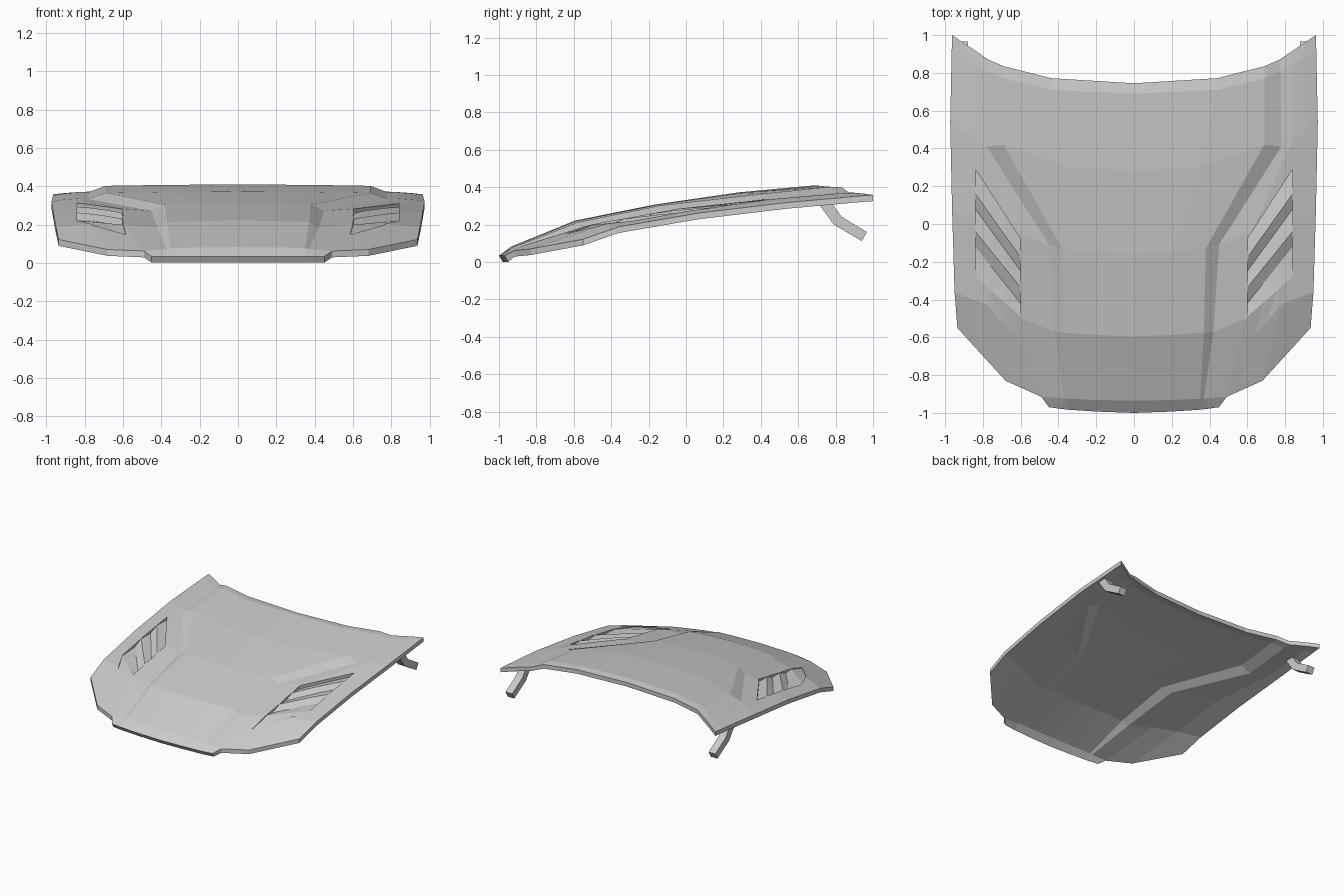
import bpy, bmesh
from mathutils import Vector
from mathutils.bvhtree import BVHTree

if "Cube" in bpy.data.objects:
    bpy.data.objects.remove(bpy.data.objects["Cube"])

THICK = 0.033


def make_object(name, bm):
    bmesh.ops.recalc_face_normals(bm, faces=bm.faces[:])
    mesh = bpy.data.meshes.new(name)
    bm.to_mesh(mesh)
    bm.free()
    obj = bpy.data.objects.new(name, mesh)
    bpy.context.collection.objects.link(obj)
    return obj


def body_row(centre, mid, inner, outer, edge, crown):
    """Half cross-row: raised middle, crease, then two points out to the edge."""
    o, e = Vector(outer), Vector(edge)
    side = [o.lerp(e, t) + Vector((0, 0, crown)) for t in (0.33, 0.68)]
    return [Vector(p) for p in (centre, mid, inner, outer)] + side + [e]


# Half rows of the hood skin, from front lip to rear edge
lip = [Vector(p) for p in ((0, -1.0, .034), (.2, -.993, .034), (.35, -.983, .034),
                           (.40, -.977, .034), (.45, -.97, .034))]
nose = [Vector(p) for p in ((0, -.935, .082), (.2, -.932, .08), (.35, -.925, .078),
                            (.37, -.923, .072), (.49, -.915, .062),
                            (.68, -.83, .07), (.935, -.55, .122))]
rows = [
    lip, nose,
    body_row((0, -.595, .221), (.19, -.588, .219), (.37, -.575, .213),
             (.42, -.57, .182), (.95, -.36, .188), .017),
    body_row((0, -.16, .308), (.2, -.15, .307), (.38, -.13, .303),
             (.45, -.11, .272), (.963, .07, .262), .015),
    body_row((0, .28, .372), (.35, .30, .37), (.69, .42, .365),
             (.78, .41, .333), (.973, .54, .318), .007),
    body_row((0, .69, .41), (.44, .71, .406), (.69, .77, .402),
             (.775, .81, .371), (.965, .92, .352), .004),
    body_row((0, .745, .401), (.44, .772, .40), (.69, .835, .398),
             (.77, .87, .372), (.963, 1.0, .358), .002),
]


def full(row):
    return [Vector((-p.x, p.y, p.z)) for p in reversed(row[1:])] + row


# Hood panel: top skin
bm = bmesh.new()
grid = [[bm.verts.new(p) for p in full(r)] for r in rows]
for a, b in zip(grid, grid[1:]):
    off = (len(b) - len(a)) // 2
    for i in range(len(a) - 1):
        bm.faces.new((a[i], a[i + 1], b[i + 1 + off], b[i + off]))
bm.normal_update()
bvh = BVHTree.FromBMesh(bm)

# Hood panel: underside and rim
ext = bmesh.ops.extrude_face_region(bm, geom=bm.faces[:], use_keep_orig=True)
for v in [g for g in ext["geom"] if isinstance(g, bmesh.types.BMVert)]:
    v.co.z -= THICK
    if v.co.y < -.95:
        v.co.y += .02
hood = make_object("hood_panel", bm)


def skin_z(x, y):
    hit = bvh.ray_cast(Vector((x, y, 2)), Vector((0, 0, -1)))
    return hit[0].z


# Louvre lines: inner x, y, outer x, y, depth below the skin
louvre_lines = [
    (.60, -.08, .84, .29, .023), (.605, -.17, .84, .16, .001),
    (.60, -.25, .84, .08, .023), (.605, -.33, .84, -.04, .001),
    (.60, -.42, .84, -.12, .023), (.60, -.49, .84, -.28, .004),
    (.585, -.65, .76, -.45, .004),
]


def vent_cutter(s):
    """Closed block with a sawtooth floor that carves the slats."""
    bm = bmesh.new()
    floor, top = [], []
    for x0, y0, x1, y1, d in louvre_lines:
        low, high = [], []
        for t in (0, .33, .67, 1):
            x, y = x0 + (x1 - x0) * t, y0 + (y1 - y0) * t
            low.append(bm.verts.new((s * x, y, skin_z(s * x, y) - d)))
            high.append(bm.verts.new((s * x, y, .6)))
        floor.append(low)
        top.append(high)
    n = len(floor)
    for g in (floor, top):
        for i in range(n - 1):
            for k in range(3):
                bm.faces.new((g[i][k], g[i + 1][k], g[i + 1][k + 1], g[i][k + 1]))
    for i in range(n - 1):
        for k in (0, 3):
            bm.faces.new((floor[i][k], floor[i + 1][k], top[i + 1][k], top[i][k]))
    for i in (0, n - 1):
        for k in range(3):
            bm.faces.new((floor[i][k], floor[i][k + 1], top[i][k + 1], top[i][k]))
    bmesh.ops.triangulate(bm, faces=bm.faces[:])
    return make_object("vent_cutter", bm)


# Carve both louvred vents, then drop the cutters
cutters = [vent_cutter(s) for s in (1, -1)]
for c in cutters:
    c.hide_render = True
    m = hood.modifiers.new("vent", "BOOLEAN")
    m.operation, m.solver, m.object = "DIFFERENCE", "EXACT", c
deps = bpy.context.evaluated_depsgraph_get()
carved = bpy.data.meshes.new_from_object(hood.evaluated_get(deps))
hood.modifiers.clear()
hood.data = carved
for c in cutters:
    bpy.data.objects.remove(c)

# Bent hinge arms under the rear corners
profile = [(.71, .31), (.79, .20), (.94, .112), (.967, .16), (.832, .242), (.78, .315)]
for s, label in ((1, "right"), (-1, "left")):
    bm = bmesh.new()
    a, b = [[bm.verts.new((s * x, y, z)) for y, z in profile] for x in (.88, .94)]
    for ring in (a, b):
        bm.faces.new((ring[0], ring[1], ring[4], ring[5]))
        bm.faces.new((ring[1], ring[2], ring[3], ring[4]))
    for i in range(6):
        j = (i + 1) % 6
        bm.faces.new((a[i], a[j], b[j], b[i]))
    make_object("hinge_arm_" + label, bm)
